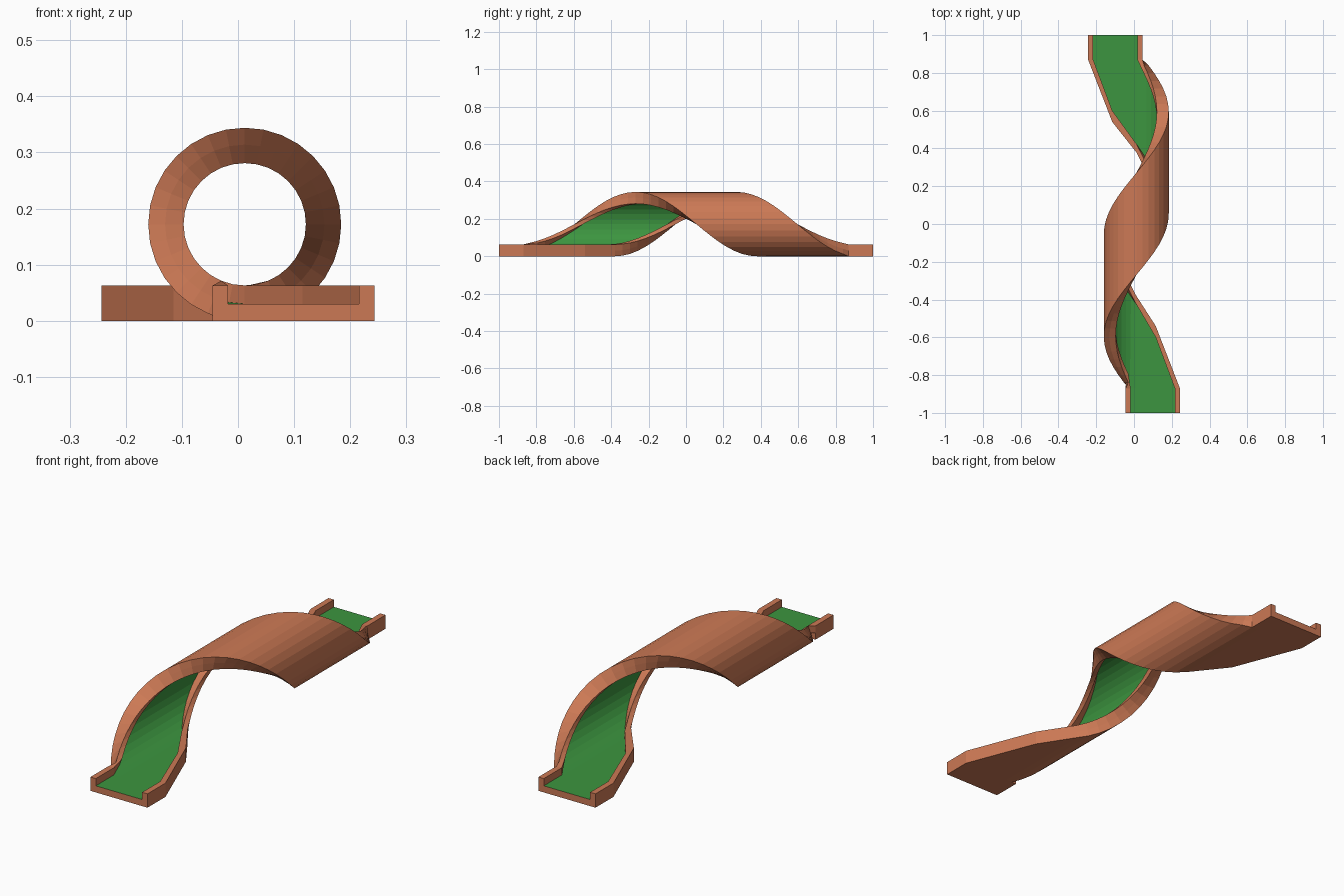
import bpy, bmesh
from math import sin, cos, pi

if "Cube" in bpy.data.objects:
    bpy.data.objects.remove(bpy.data.objects["Cube"])

CX, RAD = 0.012, 0.172          # corkscrew axis x (and z) / outer radius
FLOOR, TOP = 0.03, 0.063        # floor and wall heights
END = 0.87                      # where the straight ends begin
SEG = 32


def material(name, col):
    m = bpy.data.materials.new(name)
    m.diffuse_color = (*col, 1)
    m.use_nodes = True
    m.node_tree.nodes["Principled BSDF"].inputs["Base Color"].default_value = m.diffuse_color
    return m


CLAY = material("clay", (0.60, 0.19, 0.09))
GREEN = material("turf", (0.045, 0.30, 0.05))


def loft(name, rings, green_side=None):
    """Skin a list of equal rings, cap both ends; one side may be turf."""
    bm = bmesh.new()
    rows = [[bm.verts.new(p) for p in ring] for ring in rings]
    n = len(rings[0])
    for a, b in zip(rows, rows[1:]):
        for i in range(n):
            j = (i + 1) % n
            f = bm.faces.new((a[i], a[j], b[j], b[i]))
            f.material_index = 1 if i == green_side else 0
    bm.faces.new(rows[0])
    bm.faces.new(rows[-1])
    bmesh.ops.remove_doubles(bm, verts=bm.verts, dist=1e-5)
    bmesh.ops.recalc_face_normals(bm, faces=bm.faces)
    me = bpy.data.meshes.new(name)
    bm.to_mesh(me)
    bm.free()
    me.materials.append(CLAY)
    me.materials.append(GREEN)
    ob = bpy.data.objects.new(name, me)
    bpy.context.collection.objects.link(ob)
    return ob


# Sections run across the strip: (flat x, angle, left y, right y, left wall, right wall)
def clamp(y):
    return max(-END, min(END, y))


FLARE = [(0.243, -END, 0.07), (0.115, -0.54, 0.06)]
sections = [(x, None, -END, y, 0.045, t) for x, y, t in FLARE]
for i in range(SEG + 1):
    a = 2 * pi * i / SEG
    mid = 0.65 * (a / pi - 1)
    sections.append((None, a, clamp(mid - 0.27), clamp(mid + 0.27), 0.045, 0.045))
sections += [(-x, None, -y, END, t, 0.045) for x, y, t in reversed(FLARE)]


def place(sec, y, h):
    x, a = sec[0], sec[1]
    if a is None:
        return (x, y, h)
    if abs(y) >= END:                       # joins the straight end flat
        return (CX - RAD * sin(a), y, h)
    r = RAD - h
    return (CX - r * sin(a), y, RAD - r * cos(a))


# Twisted track bed
loft("corkscrew_bed", [[place(s, s[2], 0), place(s, s[3], 0),
                        place(s, s[3], FLOOR), place(s, s[2], FLOOR)]
                       for s in sections], green_side=2)


def wall_end(outer, inner, y):
    return [(outer, y, FLOOR), (outer, y, TOP), (inner, y, TOP), (inner, y, FLOOR)]


def wall_ring(s, side):
    y = s[2] if side < 0 else s[3]
    yi = y - side * (s[4] if side < 0 else s[5])
    return [place(s, y, FLOOR), place(s, y, TOP), place(s, yi, TOP), place(s, yi, FLOOR)]


# Rails along both edges of the corkscrew
left = [wall_ring(s, -1) for s in sections if -0.86 < s[2] < 0.86]
right = [wall_ring(s, 1) for s in sections if -0.86 < s[3] < 0.86]
loft("corkscrew_left_rail",
     [wall_end(-0.045, -0.018, -END)] + left + [wall_end(-0.243, -0.216, END)])
loft("corkscrew_right_rail",
     [wall_end(0.243, 0.216, -END)] + right + [wall_end(0.045, 0.018, END)])

# Straight channel at each end
for name, x0, x1, d in (("front_channel", -0.045, 0.243, -1),
                        ("back_channel", -0.243, 0.045, 1)):
    w = 0.027
    prof = [(x0, 0), (x1, 0), (x1, TOP), (x1 - w, TOP), (x1 - w, FLOOR),
            (x0 + w, FLOOR), (x0 + w, TOP), (x0, TOP)]
    loft(name, [[(x, d * y, z) for x, z in prof] for y in (1.0, END)], green_side=4)
